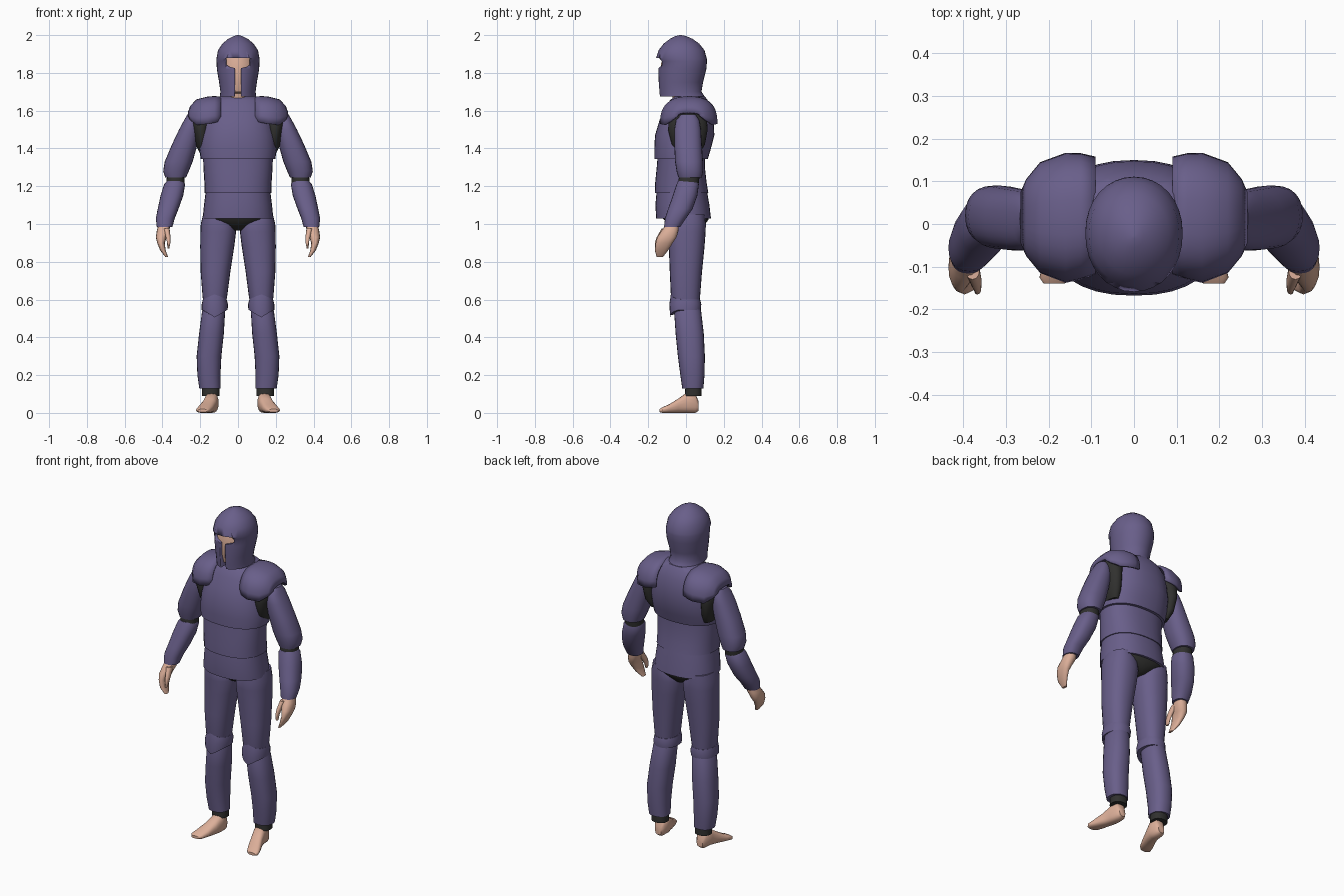
import bpy, bmesh, math


def material(name, rgb):
    m = bpy.data.materials.new(name)
    m.diffuse_color = (*rgb, 1)
    return m


PURPLE = material("purple armour", (0.141, 0.114, 0.254))
SKIN = material("skin", (0.72, 0.43, 0.32))
DARK = material("dark undersuit", (0.03, 0.03, 0.028))


def finish(name, bm, mat, mirror=False, angle=45):
    bmesh.ops.recalc_face_normals(bm, faces=bm.faces)
    me = bpy.data.meshes.new(name)
    bm.to_mesh(me)
    bm.free()
    me.materials.append(mat)
    ob = bpy.data.objects.new(name, me)
    bpy.context.collection.objects.link(ob)
    bpy.ops.object.select_all(action='DESELECT')
    ob.select_set(True)
    bpy.context.view_layer.objects.active = ob
    bpy.ops.object.shade_smooth_by_angle(angle=math.radians(angle))
    if mirror:
        mod = ob.modifiers.new("mirror", 'MIRROR')
        mod.use_mirror_merge = False
    return ob


def loft(name, mat, rings, mirror=True, p=2.3, n=24, along_y=False, tweak=None):
    """Rings are (height, x0, x1, y0, y1); along_y rings are (y, x0, x1, z0, z1)."""
    bm = bmesh.new()
    loops = []
    for t, a0, a1, b0, b1 in rings:
        loop = []
        for i in range(n):
            w = 2 * math.pi * i / n
            c, s = math.cos(w), math.sin(w)
            a = (a0 + a1) / 2 + (a1 - a0) / 2 * math.copysign(abs(c) ** (2 / p), c)
            b = (b0 + b1) / 2 + (b1 - b0) / 2 * math.copysign(abs(s) ** (2 / p), s)
            loop.append(bm.verts.new((a, t, b) if along_y else (a, b, t)))
        loops.append(loop)
    for l0, l1 in zip(loops, loops[1:]):
        for i in range(n):
            j = (i + 1) % n
            bm.faces.new((l0[i], l0[j], l1[j], l1[i]))
    bm.faces.new(loops[0])
    bm.faces.new(loops[-1])
    if tweak:
        for v in bm.verts:
            tweak(v.co)
    return finish(name, bm, mat, mirror)


def centred(name, mat, rings, **kw):
    """Rings are (height, half width, y front, y back)."""
    return loft(name, mat, [(z, -h, h, f, b) for z, h, f, b in rings], mirror=False, **kw)


# Helmet with a T-shaped opening
helmet = centred("helmet", PURPLE, [
    (1.676, .096, -.14, .098), (1.70, .093, -.142, .082), (1.75, .10, -.146, .09),
    (1.82, .112, -.147, .108), (1.862, .114, -.147, .111), (1.875, .114, -.16, .11),
    (1.92, .106, -.145, .098), (1.955, .082, -.118, .07), (1.98, .052, -.085, .035),
    (1.995, .022, -.055, .0), (2.0, .004, -.034, -.026)], p=2.05, n=32)
half = [(.016, 1.6), (.016, 1.825), (.05, 1.834), (.062, 1.845), (.06, 1.878)]
outline = half + [(-x, z) for x, z in reversed(half)]
bm = bmesh.new()
face = bm.faces.new([bm.verts.new((x, -.3, z)) for x, z in outline])
ext = bmesh.ops.extrude_face_region(bm, geom=[face])
bmesh.ops.translate(bm, vec=(0, .23, 0),
                    verts=[g for g in ext["geom"] if isinstance(g, bmesh.types.BMVert)])
cutter = finish("visor_cutter", bm, PURPLE)
cutter.hide_render = True
mod = helmet.modifiers.new("visor", 'BOOLEAN')
mod.object = cutter
mod.operation = 'DIFFERENCE'
mod.solver = 'EXACT'
bpy.context.view_layer.objects.active = helmet
bpy.ops.object.modifier_apply(modifier=mod.name)
bpy.data.objects.remove(cutter)

# Face and neck
centred("head", SKIN, [(1.60, .065, -.06, .08), (1.69, .06, -.075, .06), (1.70, .07, -.115, .06),
                       (1.75, .085, -.13, .07), (1.85, .1, -.132, .08), (1.92, .085, -.11, .07)], p=2)

# Torso plates, each tucked under the one above
centred("chest_plate", PURPLE, [
    (1.345, .198, -.168, .116), (1.40, .205, -.168, .132), (1.47, .20, -.164, .15),
    (1.55, .185, -.14, .147), (1.61, .17, -.11, .135), (1.655, .14, -.085, .115),
    (1.675, .10, -.06, .10)], n=32)
centred("belly_plate", PURPLE, [
    (1.165, .178, -.165, .118), (1.22, .178, -.163, .109), (1.30, .183, -.155, .10),
    (1.36, .185, -.15, .10)], n=32)
centred("waist_plate", PURPLE, [
    (1.03, .187, -.158, .132), (1.10, .18, -.162, .124), (1.18, .17, -.155, .11)], n=32)

# Dark undersuit
centred("hips_undersuit", DARK, [
    (.965, .03, -.05, .07), (.99, .09, -.08, .095), (1.025, .17, -.12, .12), (1.08, .17, -.13, .12)])
loft("shoulder_undersuit", DARK, [
    (1.37, .15, .20, -.04, .07), (1.42, .15, .225, -.075, .10), (1.5, .15, .24, -.095, .115),
    (1.56, .14, .25, -.09, .11), (1.60, .14, .23, -.06, .09)])
loft("elbow_undersuit", DARK, [(1.275, .285, .375, -.035, .075), (1.205, .283, .38, -.042, .066)])
loft("knee_undersuit", DARK, [(.62, .07, .175, -.06, .065), (.48, .08, .185, -.045, .07)])
loft("ankle_undersuit", DARK, [(.16, .097, .19, -.003, .083), (.09, .097, .19, -.005, .083)])

# Shoulder plates: arched shell, rows are (x, y front, y back, z bottom, z top)
bm = bmesh.new()
rows = []
for x, yf, yb, zb, zt in [(.09, -.118, .158, 1.545, 1.675), (.125, -.13, .166, 1.536, 1.677),
                          (.16, -.138, .167, 1.53, 1.675), (.22, -.115, .145, 1.525, 1.66),
                          (.253, -.075, .105, 1.55, 1.625), (.266, -.045, .075, 1.572, 1.59)]:
    row = []
    for i in range(17):
        w = math.pi * i / 16
        c, s = -math.cos(w), math.sin(w)
        y = (yf + yb) / 2 + (yb - yf) / 2 * math.copysign(abs(c) ** .8, c)
        row.append(bm.verts.new((x, y, zb + (zt - zb) * max(s, 0) ** .8)))
    rows.append(row)
for r0, r1 in zip(rows, rows[1:]):
    for i in range(16):
        bm.faces.new((r0[i], r0[i + 1], r1[i + 1], r1[i]))
pauldron = finish("shoulder_plate", bm, PURPLE, True, 50)
sol = pauldron.modifiers.new("thickness", 'SOLIDIFY')
sol.thickness = .012

# Arms
loft("upper_arm", PURPLE, [
    (1.58, .225, .268, -.025, .05), (1.55, .207, .285, -.052, .07), (1.5, .20, .312, -.062, .079),
    (1.42, .215, .35, -.062, .084), (1.33, .24, .388, -.058, .09), (1.28, .26, .396, -.05, .09),
    (1.245, .276, .385, -.04, .084)])
loft("forearm", PURPLE, [
    (1.228, .29, .375, -.042, .062), (1.21, .28, .391, -.05, .068), (1.15, .29, .41, -.07, .06),
    (1.08, .315, .425, -.095, .035), (1.03, .335, .435, -.111, .0), (.985, .347, .43, -.116, -.03)])

# Hands
loft("hand", SKIN, [
    (1.0, .36, .42, -.105, -.038), (.965, .362, .43, -.128, -.04), (.93, .378, .435, -.152, -.05),
    (.90, .388, .428, -.16, -.07), (.86, .383, .412, -.165, -.095), (.825, .37, .384, -.155, -.122)], n=16)
loft("thumb", SKIN, [
    (.975, .362, .395, -.13, -.08), (.93, .357, .382, -.155, -.115), (.90, .358, .375, -.165, -.132),
    (.87, .364, .374, -.165, -.145)], n=12)

# Legs
loft("thigh", PURPLE, [
    (1.05, .05, .185, -.09, .10), (1.0, .016, .197, -.098, .105), (.96, .01, .199, -.096, .104),
    (.88, .02, .20, -.091, .098), (.75, .04, .198, -.086, .085), (.62, .057, .188, -.08, .075),
    (.57, .066, .182, -.07, .07)])
loft("shin", PURPLE, [
    (.565, .078, .178, -.055, .07), (.54, .068, .19, -.063, .08), (.42, .075, .206, -.055, .094),
    (.30, .088, .219, -.043, .10), (.20, .093, .215, -.03, .098), (.13, .092, .205, -.02, .092)])


def knee_point(co):
    if co.y < -.01:
        k = max(0, 1 - abs(co.x - .122) / .065)
        co.z += k * (.03 if co.z > .58 else -.04 if co.z < .56 else 0)


loft("knee_pad", PURPLE, [(.60, .06, .186, -.08, .075), (.575, .053, .192, -.088, .081),
                          (.545, .055, .192, -.084, .078)], tweak=knee_point)

# Bare feet, toes turned slightly outward
loft("foot", SKIN, [
    (.067, .118, .158, .012, .06), (.05, .106, .172, 0, .10), (.0, .103, .178, 0, .105),
    (-.04, .115, .19, 0, .076), (-.09, .132, .212, 0, .045), (-.125, .148, .222, 0, .03),
    (-.14, .163, .212, .004, .02)], n=20, along_y=True, p=2.6)
